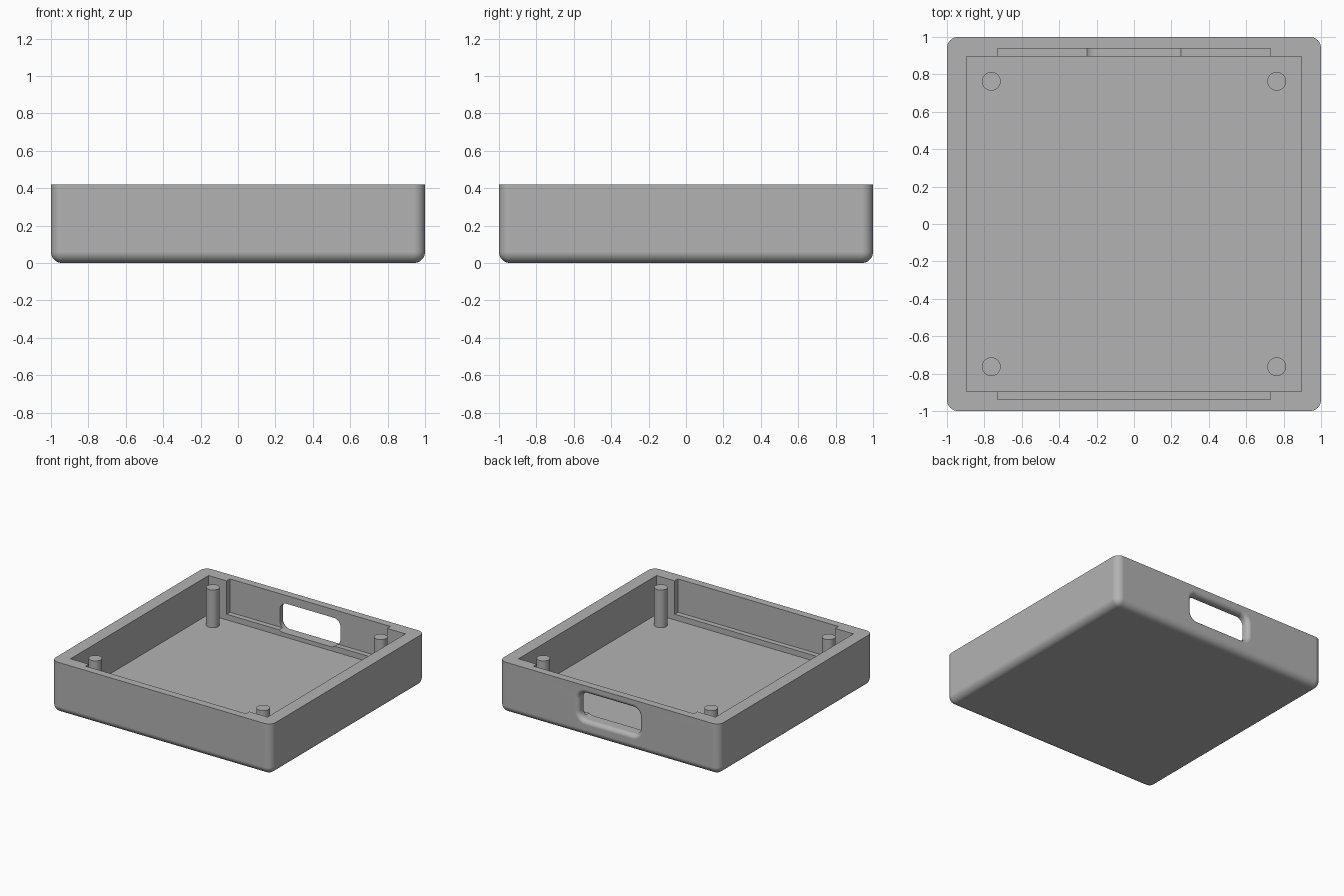
import bpy, bmesh, math

if "Cube" in bpy.data.objects:
    bpy.data.objects.remove(bpy.data.objects["Cube"], do_unlink=True)

HEIGHT, FILLET, FLOOR = 0.42, 0.06, 0.10

grey = bpy.data.materials.new("plain grey")
grey.use_nodes = True
grey.diffuse_color = (0.45, 0.45, 0.45, 1)
grey.node_tree.nodes["Principled BSDF"].inputs["Base Color"].default_value = grey.diffuse_color


def add_object(name, bm):
    bmesh.ops.recalc_face_normals(bm, faces=bm.faces[:])
    mesh = bpy.data.meshes.new(name)
    bm.to_mesh(mesh)
    bm.free()
    obj = bpy.data.objects.new(name, mesh)
    mesh.materials.append(grey)
    bpy.context.collection.objects.link(obj)
    return obj


def activate(obj):
    bpy.ops.object.select_all(action='DESELECT')
    obj.select_set(True)
    bpy.context.view_layer.objects.active = obj


def box_mesh(half_x, half_y, z0, z1):
    bm = bmesh.new()
    bmesh.ops.create_cube(bm, size=2)
    for v in bm.verts:
        v.co = (v.co.x * half_x, v.co.y * half_y, z1 if v.co.z > 0 else z0)
    return bm


def slot_loop(bm, y, grow):
    """Rounded rectangle in the xz plane, enlarged by grow."""
    half_w, half_h, r, mid_z, steps = 0.275, 0.11, 0.06, 0.243, 8
    loop = []
    for corner, (sx, sz) in enumerate([(1, 1), (-1, 1), (-1, -1), (1, -1)]):
        for i in range(steps + 1):
            a = (corner + i / steps) * math.pi / 2
            loop.append(bm.verts.new((sx * (half_w - r) + (r + grow) * math.cos(a), y,
                                      mid_z + sz * (half_h - r) + (r + grow) * math.sin(a))))
    return loop


def slot_mesh(flare=0.035, steps=6):
    """Slot through the back wall, flaring in a fillet at the outer face."""
    bm = bmesh.new()
    path = [(0.85, 0)]
    for i in range(steps + 1):
        a = i / steps * math.pi / 2
        path.append((1 - flare + flare * math.sin(a), flare * (1 - math.cos(a))))
    path.append((1.05, flare))
    loops = [slot_loop(bm, y, grow) for y, grow in path]
    for a, b in zip(loops, loops[1:]):
        for i in range(len(a)):
            j = (i + 1) % len(a)
            bm.faces.new((a[i], a[j], b[j], b[i]))
    bm.faces.new(loops[0])
    bm.faces.new(loops[-1])
    return bm


# Tray body: rounded upright and bottom edges, crisp rim
bm = box_mesh(1, 1, 0, HEIGHT)
rounded = [e for e in bm.edges if min(v.co.z for v in e.verts) < HEIGHT / 2]
bmesh.ops.bevel(bm, geom=rounded, offset=FILLET, segments=8, profile=0.5, affect='EDGES')
tray = add_object("tray_body", bm)

# Cavity, shallow recesses in the front and back walls, slot in the back wall
cutters = [
    add_object("cavity_cutter", box_mesh(0.895, 0.895, FLOOR, 0.6)),
    add_object("recess_cutter", box_mesh(0.73, 0.938, 0.146, 0.7)),
    add_object("slot_cutter", slot_mesh()),
]
for cutter in cutters:
    cutter.hide_render = True
    activate(tray)
    cut = tray.modifiers.new("cut", 'BOOLEAN')
    cut.operation = 'DIFFERENCE'
    cut.solver = 'EXACT'
    cut.object = cutter
    bpy.ops.object.modifier_apply(modifier=cut.name)
    bpy.data.objects.remove(cutter, do_unlink=True)

# Corner posts
posts = []
for side, sx in (("right", -1), ("left", 1)):
    for end, sy in (("front", -1), ("back", 1)):
        bm = bmesh.new()
        bmesh.ops.create_cone(bm, cap_ends=True, segments=40, radius1=0.05, radius2=0.05, depth=0.32)
        post = add_object(f"{end}_{side}_post", bm)
        post.location = (sx * 0.763, sy * 0.763, 0.25)
        posts.append(post)

# Smooth the fillets while keeping flats flat and edges sharp
for obj in [tray] + posts:
    activate(obj)
    bpy.ops.object.shade_smooth_by_angle(angle=math.radians(30))
    weighted = obj.modifiers.new("flat_faces", 'WEIGHTED_NORMAL')
    weighted.keep_sharp = True
